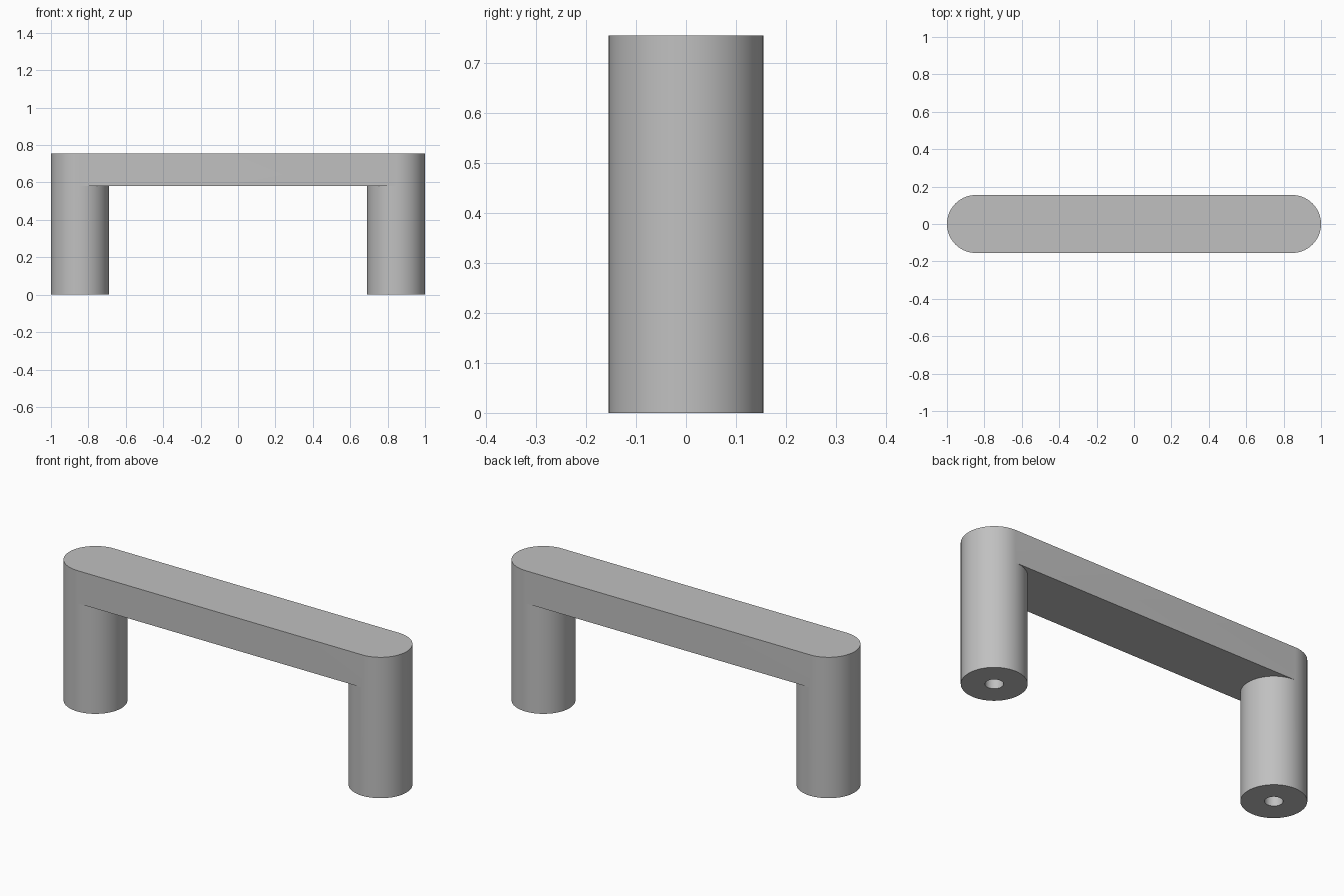
import bpy, bmesh, math

if "Cube" in bpy.data.objects:
    bpy.data.objects.remove(bpy.data.objects["Cube"], do_unlink=True)

SEG = 64            # sides of each leg
HALF = SEG // 2
R = 0.155           # leg radius and half the bar width
CX = 1.0 - R        # leg centre
TOP, UNDER = 0.755, 0.58
HOLE_R, HOLE_DEPTH = 0.043, 0.3

metal = bpy.data.materials.new("satin_grey")
metal.use_nodes = True
grey = (0.53, 0.53, 0.53, 1.0)
metal.diffuse_color = grey
metal.node_tree.nodes["Principled BSDF"].inputs["Base Color"].default_value = grey

bm = bmesh.new()


def ring(side, radius, z):
    """Circle of vertices around one leg; the first half faces outwards."""
    verts = []
    for i in range(SEG):
        a = -math.pi / 2 + math.tau * i / SEG
        verts.append(bm.verts.new((side * (CX + radius * math.cos(a)),
                                   radius * math.sin(a), z)))
    return verts


def bridge(a, b, count=SEG):
    """Quads between two rings, for the given number of segments."""
    for i in range(count):
        j = (i + 1) % SEG
        bm.faces.new((a[i], a[j], b[j], b[i]))


uppers, tops = [], []
for side in (1, -1):
    foot = ring(side, R, 0)
    upper = ring(side, R, UNDER)
    bridge(foot, upper)                       # leg wall
    rim = ring(side, HOLE_R, 0)
    bore = ring(side, HOLE_R, HOLE_DEPTH)
    bridge(foot, rim)                         # foot with screw hole
    bridge(rim, bore)
    bm.faces.new(bore)
    # rounded bar end, flush with the outer half of the leg
    top = [bm.verts.new((v.co.x, v.co.y, TOP)) for v in upper[:HALF + 1]]
    bridge(upper, top, HALF)
    uppers.append(upper)
    tops.append(top)

# underside of the bar, between the inner halves of the legs
left, right = uppers
for i in range(HALF, SEG):
    j = (i + 1) % SEG
    bm.faces.new((left[i], left[j], right[j], right[i]))

# long flat sides and top of the bar
for k in (0, HALF):
    bm.faces.new((left[k], right[k], tops[1][k], tops[0][k]))
bm.faces.new(tops[0] + tops[1][::-1])

bmesh.ops.recalc_face_normals(bm, faces=bm.faces)
mesh = bpy.data.meshes.new("pull_handle")
bm.to_mesh(mesh)
bm.free()
mesh.materials.append(metal)
handle = bpy.data.objects.new("pull_handle", mesh)
bpy.context.collection.objects.link(handle)

bpy.ops.object.select_all(action="DESELECT")
handle.select_set(True)
bpy.context.view_layer.objects.active = handle
bpy.ops.object.shade_smooth_by_angle(angle=math.radians(30))
